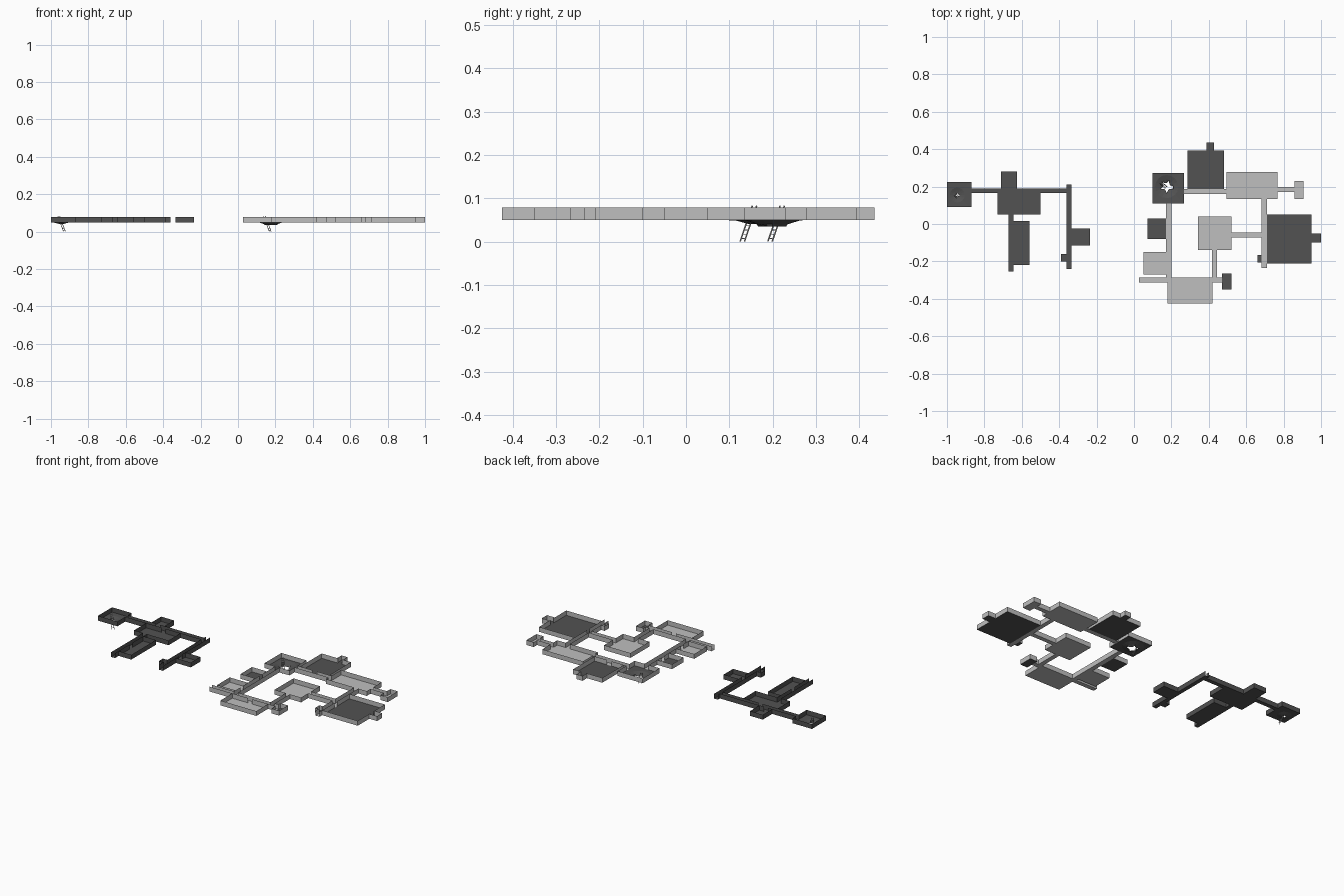
import bpy, math
from mathutils import Vector

if "Cube" in bpy.data.objects:
    bpy.data.objects.remove(bpy.data.objects["Cube"])

Z0, Z1, DOOR = 0.05, 0.079, 0.027


def material(name, v):
    m = bpy.data.materials.new(name)
    m.diffuse_color = (v, v, v, 1)
    m.use_nodes = True
    m.node_tree.nodes["Principled BSDF"].inputs["Base Color"].default_value = m.diffuse_color
    return m


LIGHT = material("light_stone", 0.52)
DARK = material("dark_stone", 0.085)


def add(name, verts, faces, mats, index=None):
    me = bpy.data.meshes.new(name)
    me.from_pydata(verts, [], faces)
    for m in mats:
        me.materials.append(m)
    for p in me.polygons:
        p.material_index = index[p.index] if index else 0
    ob = bpy.data.objects.new(name, me)
    bpy.context.collection.objects.link(ob)
    return ob


# name: x0, x1, y0, y1, floor, open ends ("x"/"y" corridors)
WEST = {
    "west_cave_in_room": (-1.0, -.87, .09, .225, ""),
    "west_long_corridor": (-.87, -.36, .165, .19, "x"),
    "west_alcove": (-.71, -.625, .19, .28, ""),
    "west_hall": (-.73, -.50, .05, .165, ""),
    "west_south_corridor": (-.67, -.645, -.255, .05, "y"),
    "west_long_room": (-.645, -.56, -.22, .015, ""),
    "west_east_corridor": (-.36, -.335, -.24, .21, "y"),
    "west_side_room": (-.335, -.235, -.115, -.025, ""),
    "west_closet": (-.39, -.36, -.20, -.16, ""),
}
EAST_DARK = {
    "cave_in_room": (.10, .267, .11, .272, ""),
    "north_room": (.285, .48, .187, .393, ""),
    "north_closet": (.388, .428, .393, .435, ""),
    "great_room": (.71, .948, -.21, .05, ""),
    "east_closet": (.948, 1.0, -.10, -.05, ""),
    "tiny_closet": (.66, .683, -.205, -.165, ""),
    "south_closet": (.47, .52, -.35, -.265, ""),
    "west_dark_room": (.073, .172, -.08, .03, ""),
}
EAST_LIGHT = {
    "north_corridor": (.267, .495, .16, .187, "x"),
    "north_east_room": (.495, .767, .135, .278, ""),
    "short_corridor": (.767, .858, .17, .197, "x"),
    "end_room": (.858, .907, .135, .23, ""),
    "east_corridor": (.683, .71, -.235, .135, "y"),
    "middle_corridor": (.52, .683, -.072, -.045, "x"),
    "middle_room": (.343, .52, -.14, .04, ""),
    "middle_south_corridor": (.418, .445, -.285, -.14, "y"),
    "south_corridor": (.027, .47, -.312, -.285, "x"),
    "south_room": (.18, .42, -.425, -.312, ""),
    "west_corridor": (.172, .20, -.285, .11, "y"),
    "south_west_room": (.05, .172, -.27, -.15, ""),
}


def gaps(me, others, axis, pos, lo, hi):
    """Doorways on one wall, centred on the stretch shared with a neighbour."""
    out = []
    for o in others:
        if o == me:
            continue
        edges, span = (o[0:2], o[2:4]) if axis == 0 else (o[2:4], o[0:2])
        a, b = max(lo, span[0]), min(hi, span[1])
        if b - a > .01 and min(abs(e - pos) for e in edges) < .004:
            c, w = (a + b) / 2, min(DOOR, b - a) / 2
            out.append((c - w, c + w))
    return sorted(out)


def room(name, r, others, floor_mat, wall_mat, has_floor=True):
    x0, x1, y0, y1, ends = r
    v, f, idx = [], [], []

    def quad(pts, i):
        f.append(tuple(range(len(v), len(v) + 4)))
        v.extend(pts)
        idx.append(i)

    if has_floor:
        quad([(x0, y0, Z0), (x1, y0, Z0), (x1, y1, Z0), (x0, y1, Z0)], 0)
    walls = []
    if ends != "x":
        walls += [(0, x0, y0, y1), (0, x1, y0, y1)]
    if ends != "y":
        walls += [(1, y0, x0, x1), (1, y1, x0, x1)]
    for axis, pos, lo, hi in walls:
        cur = lo
        for a, b in gaps(r, others, axis, pos, lo, hi) + [(hi, hi)]:
            if a - cur > .001:
                p, q = ((pos, cur), (pos, a)) if axis == 0 else ((cur, pos), (a, pos))
                quad([(*p, Z0), (*q, Z0), (*q, Z1), (*p, Z1)], 1)
            cur = max(cur, b)
    add(name, v, f, [floor_mat, wall_mat], idx)


def broken_floor(name, r, cx, cy, radius, hole, depth):
    """Sagging floor with a jagged hole, made of rings."""
    x0, x1, y0, y1, _ = r
    n, v, f = 16, [], []
    angles = [2 * math.pi * i / n for i in range(n)]
    for i, t in enumerate(angles):
        c, s = math.cos(t), math.sin(t)
        k = min(((x1 - cx) if c > 0 else (cx - x0)) / max(abs(c), 1e-6),
                ((y1 - cy) if s > 0 else (cy - y0)) / max(abs(s), 1e-6))
        rings = [(k, Z0), (radius, Z0 - .001), (radius * .6, Z0 - depth * .6),
                 (hole * (1.3 if i % 3 == 0 else .75), Z0 - depth)]
        v += [(cx + c * q, cy + s * q, z) for q, z in rings]
    for i in range(n):
        j = (i + 1) % n
        f += [(4 * i + q, 4 * j + q, 4 * j + q + 1, 4 * i + q + 1) for q in range(3)]
    # square corners left over by the outer ring
    for x, y in ((x0, y0), (x1, y0), (x1, y1), (x0, y1)):
        t = math.atan2(y - cy, x - cx) % (2 * math.pi)
        i = int(t / (2 * math.pi) * n) % n
        f.append((4 * i, len(v), 4 * ((i + 1) % n)))
        v.append((x, y, Z0))
    add(name, v, f, [DARK])


def bar(v, f, a, b, w):
    """Square bar from a to b."""
    d = (b - a).normalized()
    s = d.cross(Vector((1, 1, .3))).normalized()
    if s.length < .5:
        s = d.orthogonal().normalized()
    t = d.cross(s)
    n = len(v)
    for p in (a, b):
        v += [p + s * w + t * w, p - s * w + t * w, p - s * w - t * w, p + s * w - t * w]
    f += [(n, n + 1, n + 2, n + 3), (n + 7, n + 6, n + 5, n + 4)]
    f += [(n + i, n + 4 + i, n + 4 + (i + 1) % 4, n + (i + 1) % 4) for i in range(4)]


def ladder(name, x, y, mat):
    """Leaning ladder; x, y is its foot."""
    foot, top = Vector((x, y, .001)), Vector((x - .03, y + .028, .083))
    side = Vector((.005, .005, 0))
    v, f = [], []
    for s in (-1, 1):
        bar(v, f, foot + side * s, top + side * s, .0012)
    for i in range(8):
        c = foot.lerp(top, (i + .7) / 8.4)
        bar(v, f, c - side, c + side, .0009)
    add(name, v, f, [mat])


# West dungeon
for n, r in WEST.items():
    room(n, r, WEST.values(), DARK, DARK, "cave_in" not in n)

# East dungeon
east = list(EAST_DARK.values()) + list(EAST_LIGHT.values())
for n, r in EAST_DARK.items():
    room(n, r, east, DARK, LIGHT, "cave_in" not in n)
for n, r in EAST_LIGHT.items():
    room(n, r, east, LIGHT, LIGHT)

# Cave-ins and the ladders through them
broken_floor("west_broken_floor", WEST["west_cave_in_room"], -.945, .155, .04, .009, .009)
broken_floor("broken_floor", EAST_DARK["cave_in_room"], .175, .20, .062, .026, .015)
ladder("west_ladder", -.928, .13, LIGHT)
ladder("east_ladder", .172, .194, LIGHT)
